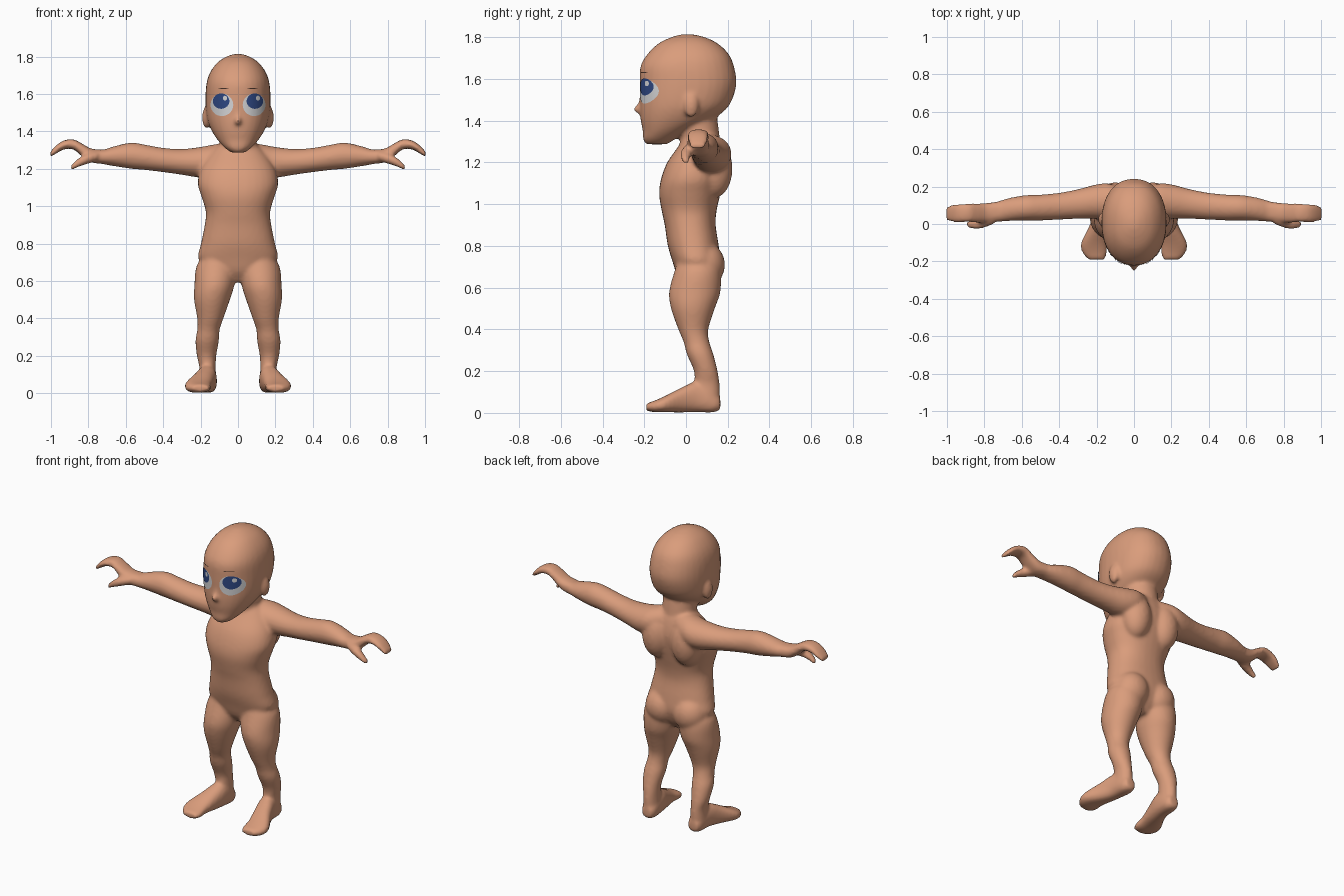
import bpy, bmesh, math
from mathutils import Vector, Matrix
from mathutils.bvhtree import BVHTree

if "Cube" in bpy.data.objects:
    bpy.data.objects.remove(bpy.data.objects["Cube"])


def material(name, rgb):
    m = bpy.data.materials.new(name)
    m.diffuse_color = (*rgb, 1)
    m.use_nodes = True
    m.node_tree.nodes["Principled BSDF"].inputs["Base Color"].default_value = m.diffuse_color
    return m


SKIN = material("skin", (0.70, 0.335, 0.20))
WHITE = material("eye white", (0.66, 0.66, 0.67))
BLUE = material("iris blue", (0.028, 0.065, 0.23))
DARK = material("brow dark", (0.06, 0.03, 0.02))


def smooth_rows(rows, steps=4):
    """Catmull-Rom interpolation between cross-sections."""
    out = []
    for i in range(len(rows) - 1):
        p0, p1, p2, p3 = (rows[max(0, min(len(rows) - 1, i + k))] for k in (-1, 0, 1, 2))
        for s in range(steps):
            t = s / steps
            out.append([0.5 * (2 * b + (c - a) * t + (2 * a - 5 * b + 4 * c - d) * t * t
                               + (3 * b - a - 3 * c + d) * t ** 3)
                        for a, b, c, d in zip(p0, p1, p2, p3)])
    return out + [list(rows[-1])]


def loft(bm, axis, rows, side=1, power=2.0, sides=32):
    """Closed tube along an axis; row = (position, centre a, centre b, radius a, radius b)."""
    rings = []
    for t, a, b, ra, rb in smooth_rows(rows):
        ring = []
        for k in range(sides):
            w = 2 * math.pi * k / sides
            c, s = math.cos(w), math.sin(w)
            u = a + ra * math.copysign(abs(c) ** (2 / power), c)
            v = b + rb * math.copysign(abs(s) ** (2 / power), s)
            x, y, z = {"x": (t, u, v), "y": (u, t, v), "z": (u, v, t)}[axis]
            ring.append(bm.verts.new((x * side, y, z)))
        rings.append(ring)
    faces = [bm.faces.new(rings[0]), bm.faces.new(rings[-1][::-1])]
    for r, q in zip(rings, rings[1:]):
        for k in range(sides):
            n = (k + 1) % sides
            faces.append(bm.faces.new((r[k], q[k], q[n], r[n])))
    bmesh.ops.recalc_face_normals(bm, faces=faces)


def blob(bm, centre, radii):
    bmesh.ops.create_uvsphere(bm, u_segments=24, v_segments=16, radius=1,
                              matrix=Matrix.Translation(centre) @ Matrix.Diagonal((*radii, 1)))


TORSO = [(.595, 0, .05, .05, .05), (.65, 0, .05, .15, .09), (.72, 0, .05, .212, .113),
         (.80, 0, .035, .198, .122), (.90, 0, .02, .178, .122), (.97, 0, .015, .172, .132),
         (1.05, 0, .018, .195, .147), (1.12, 0, .03, .215, .15), (1.20, 0, .05, .2, .14),
         (1.28, 0, .07, .15, .105), (1.33, 0, .075, .1, .08)]
NECK = [(1.24, 0, .07, .11, .09), (1.33, 0, .063, .1, .097), (1.44, 0, .045, .1, .1)]
LEG = [(.76, .10, .05, .07, .08), (.68, .115, .055, .107, .11), (.58, .126, .042, .107, .123),
       (.50, .139, .033, .096, .105), (.40, .148, .035, .070, .072), (.34, .158, .05, .060, .062),
       (.28, .165, .068, .063, .064), (.20, .168, .095, .052, .057), (.14, .163, .1, .044, .061),
       (.06, .163, .1, .046, .062), (.015, .163, .1, .035, .05)]
FOOT = [(.165, .16, .045, .03, .03), (.13, .16, .052, .046, .05), (.05, .166, .075, .052, .072),
        (-.02, .185, .062, .058, .06), (-.10, .213, .042, .070, .039), (-.15, .211, .031, .067, .028),
        (-.19, .2, .028, .046, .018)]
ARM = [(.05, .10, 1.26, .08, .08), (.13, .118, 1.245, .098, .085), (.2, .12, 1.235, .092, .082),
       (.3, .107, 1.237, .079, .069), (.4, .095, 1.247, .072, .065), (.5, .088, 1.262, .069, .068),
       (.57, .087, 1.270, .068, .070), (.65, .08, 1.268, .063, .056), (.72, .068, 1.263, .057, .039)]
HAND = [(.70, .07, 1.264, .055, .038), (.78, .06, 1.27, .053, .037), (.83, .058, 1.298, .052, .035),
        (.88, .06, 1.331, .050, .027), (.93, .058, 1.328, .049, .024), (.97, .057, 1.305, .047, .022),
        (1.005, .055, 1.275, .035, .014)]
THUMB = [(.75, .03, 1.268, .03, .025), (.80, .012, 1.255, .032, .028), (.85, -.002, 1.235, .026, .024),
         (.895, .0, 1.203, .017, .014)]
HEAD = [(1.287, 0, -.14, .035, .05), (1.31, 0, -.13, .068, .076), (1.35, 0, -.095, .106, .112),
        (1.40, 0, -.05, .139, .167), (1.45, 0, -.017, .161, .204), (1.50, 0, 0, .171, .221),
        (1.58, 0, .01, .174, .232), (1.66, 0, .006, .168, .224), (1.72, 0, .01, .147, .194),
        (1.77, 0, .01, .108, .142), (1.80, 0, .01, .062, .080), (1.814, 0, .005, .02, .025)]

bm = bmesh.new()
# Trunk, neck and head
loft(bm, "z", TORSO, power=2.25)
loft(bm, "z", NECK)
loft(bm, "z", HEAD, power=2.2)
# Nose
blob(bm, (0, -.222, 1.455), (.019, .029, .022))
blob(bm, (0, -.210, 1.475), (.014, .02, .04))
# Limbs and rounded muscle masses on both sides
for s in (1, -1):
    loft(bm, "z", LEG, s)
    loft(bm, "y", FOOT, s, 2.4)
    loft(bm, "x", ARM, s)
    loft(bm, "x", HAND, s, 2.4)
    loft(bm, "x", THUMB, s)
    blob(bm, (s * .10, .135, 1.17), (.09, .088, .14))    # shoulder blade
    blob(bm, (s * .095, .085, .71), (.105, .102, .11))   # buttock
    blob(bm, (s * .168, .025, 1.475), (.024, .036, .06))  # ear

mesh = bpy.data.meshes.new("body")
bm.to_mesh(mesh)
bm.free()
mesh.materials.append(SKIN)
body = bpy.data.objects.new("body", mesh)
bpy.context.collection.objects.link(body)

# Fuse the parts into one soft skin
fuse = body.modifiers.new("fuse", "REMESH")
fuse.mode = "VOXEL"
fuse.voxel_size = 0.010
fuse.use_smooth_shade = True
soften = body.modifiers.new("soften", "SMOOTH")
soften.factor = 0.5
soften.iterations = 8

deps = bpy.context.evaluated_depsgraph_get()
skin = BVHTree.FromObject(body, deps)


def patch(name, cx, cz, rx, rz, lift, mat, rings=8, sides=40):
    """Thin oval laid on the face surface."""
    b = bmesh.new()

    def drop(x, z):
        hit = skin.ray_cast(Vector((x, -1, z)), Vector((0, 1, 0)))
        p = hit[0] + hit[1].normalized() * lift
        return b.verts.new(p)

    centre = drop(cx, cz)
    prev = None
    for r in range(1, rings + 1):
        f = r / rings
        ring = [drop(cx + rx * f * math.cos(2 * math.pi * k / sides),
                     cz + rz * f * math.sin(2 * math.pi * k / sides)) for k in range(sides)]
        for k in range(sides):
            n = (k + 1) % sides
            if prev:
                b.faces.new((prev[k], ring[k], ring[n], prev[n]))
            else:
                b.faces.new((centre, ring[k], ring[n]))
        prev = ring
    for f in b.faces:
        f.smooth = True
    me = bpy.data.meshes.new(name)
    b.to_mesh(me)
    b.free()
    me.materials.append(mat)
    bpy.context.collection.objects.link(bpy.data.objects.new(name, me))


# Painted eyes and brows
for s, side in ((1, "left"), (-1, "right")):
    patch(side + "_eye_white", s * .085, 1.542, .060, .060, .002, WHITE)
    patch(side + "_iris", s * .088, 1.562, .043, .041, .004, BLUE)
    patch(side + "_eye_glint", s * .085 + .018, 1.578, .011, .013, .006, WHITE, 3, 16)
    patch(side + "_brow", s * .076, 1.63, .028, .0025, .003, DARK, 3, 24)
